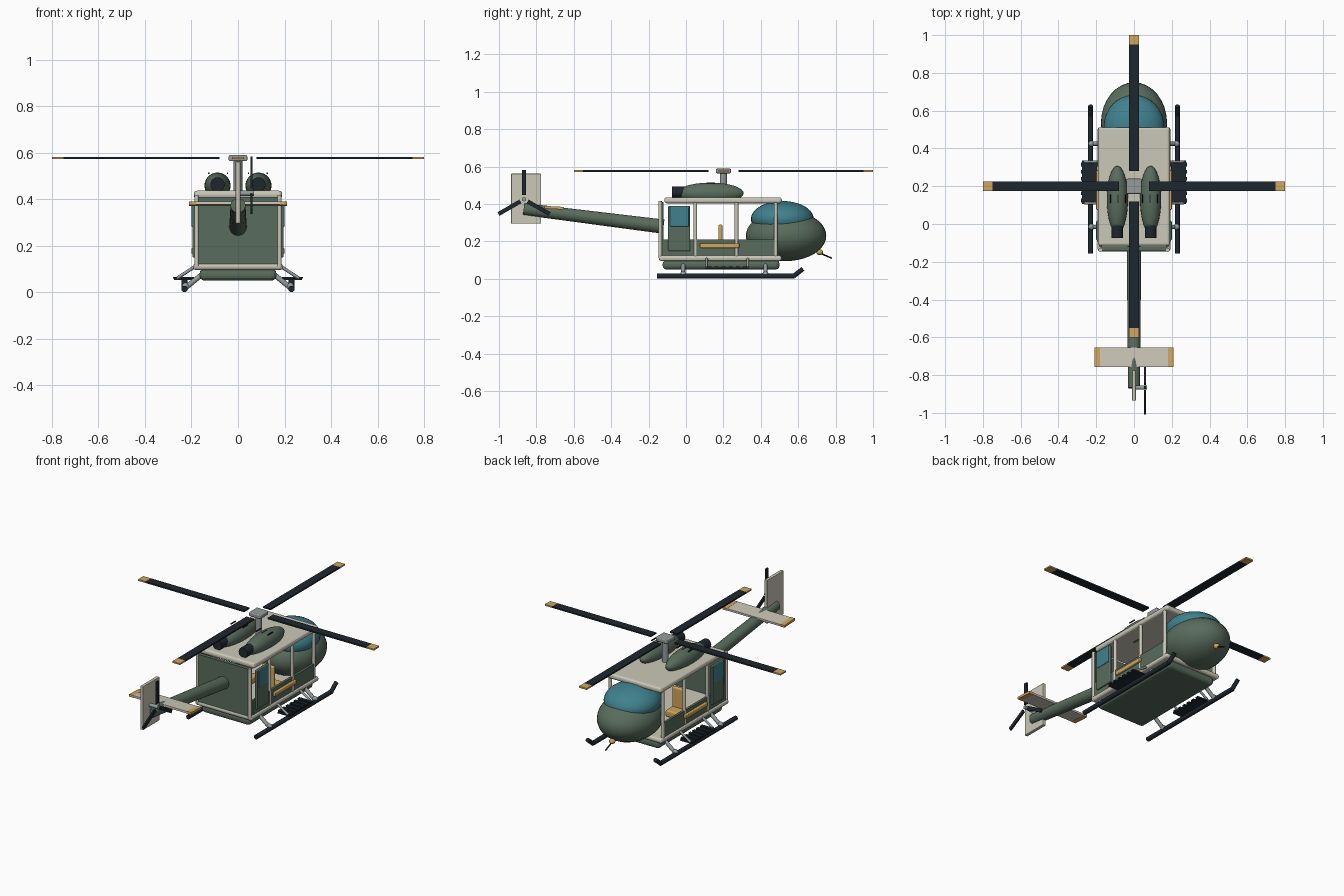
import bpy, math
from mathutils import Vector

if "Cube" in bpy.data.objects:
    bpy.data.objects.remove(bpy.data.objects["Cube"])

def mat(name, c):
    m = bpy.data.materials.new(name)
    m.diffuse_color = (*c, 1)
    m.use_nodes = True
    m.node_tree.nodes["Principled BSDF"].inputs["Base Color"].default_value = m.diffuse_color
    return m

GREEN = mat("olive", (0.10, 0.15, 0.11))
CREAM = mat("cream", (0.60, 0.58, 0.48))
DARK = mat("dark", (0.013, 0.02, 0.027))
GOLD = mat("gold", (0.64, 0.38, 0.11))
GLASS = mat("glass", (0.05, 0.22, 0.27))
STEEL = mat("steel", (0.30, 0.33, 0.33))

def finish(name, m, smooth=True):
    o = bpy.context.object
    o.name = name
    o.data.materials.append(m)
    if smooth:
        bpy.ops.object.shade_smooth_by_angle(angle=math.radians(40))
    return o

def box(name, m, x, y, z, bevel=0.0, rot=(0, 0, 0)):
    """Box from (min, max) ranges along each axis."""
    lo, hi = Vector((x[0], y[0], z[0])), Vector((x[1], y[1], z[1]))
    bpy.ops.mesh.primitive_cube_add(size=1, location=(lo + hi) / 2)
    o = bpy.context.object
    o.scale = hi - lo
    bpy.ops.object.transform_apply(location=False, rotation=False, scale=True)
    o.rotation_euler = rot
    if bevel:
        b = o.modifiers.new("bevel", 'BEVEL')
        b.width, b.segments = bevel, 3
    return finish(name, m, False)

def ball(name, m, c, r):
    bpy.ops.mesh.primitive_uv_sphere_add(segments=32, ring_count=20, radius=1, location=c)
    bpy.context.object.scale = r
    return finish(name, m)

def rod(name, m, a, b, r1, r2=None, sides=16):
    a, b = Vector(a), Vector(b)
    bpy.ops.mesh.primitive_cone_add(vertices=sides, radius1=r1, radius2=r1 if r2 is None else r2,
                                    depth=(b - a).length, location=(a + b) / 2)
    bpy.context.object.rotation_euler = (b - a).to_track_quat('Z', 'Y').to_euler()
    return finish(name, m)

def span(s, a, b):
    return tuple(sorted((s * a, s * b)))

# Fuselage: lower hull, floor, roof, rear wall
box("lower_hull", GREEN, (-.165, .165), (-.125, .50), (.05, .10), .02)
box("floor_frame", CREAM, (-.193, .193), (-.145, .512), (.095, .125), .013)
box("roof", CREAM, (-.19, .19), (-.115, .512), (.403, .436), .013)
box("rear_wall", GREEN, (-.178, .178), (-.142, -.12), (.12, .41))

# Nose and canopy
ball("nose", GREEN, (0, .535, .23), (.175, .215, .135))
ball("canopy", GLASS, (0, .515, .32), (.16, .168, .096))
ball("nose_light", GOLD, (0, .715, .142), (.018, .018, .016))
rod("nose_probe", DARK, (0, .71, .14), (0, .78, .11), .004, sides=8)

for s, side in ((1, "right"), (-1, "left")):
    # Cabin sides
    box(side + "_lower_panel", GREEN, span(s, .17, .185), (-.12, .485), (.12, .21))
    box(side + "_door", GREEN, span(s, .18, .196), (-.095, .022), (.148, .39), .006)
    box(side + "_door_window", GLASS, span(s, .19, .2), (-.085, .015), (.28, .385), .004)
    box(side + "_handrail", GOLD, span(s, .183, .2), (.075, .285), (.165, .19), .005)
    for y in (-.138, .05, .27, .48):
        rod(side + "_post", CREAM, (s * .178, y, .11), (s * .178, y, .415), .01)
    # Cabin seats
    box(side + "_seat_back", GOLD, span(s, .04, .12), (.173, .195), (.12, .29), .009)
    box(side + "_seat_base", GOLD, span(s, .04, .12), (.18, .26), (.13, .17), .009)

    # Landing skid with upturned toe and struts
    rod(side + "_skid", DARK, (s * .23, -.155, .014), (s * .23, .58, .014), .0135)
    rod(side + "_skid_toe", DARK, (s * .23, .575, .014), (s * .23, .625, .053), .0125)
    for y in (-.015, .425):
        rod(side + "_skid_strut", STEEL, (s * .15, y, .08), (s * .23, y, .015), .011)
        ball(side + "_strut_joint", STEEL, (s * .225, y, .025), (.016, .016, .016))
    # Slatted boarding step
    box(side + "_step", DARK, span(s, .195, .275), (.105, .335), (.052, .06))
    for i in range(6):
        y = .115 + i * .038
        box(side + "_step_slat", DARK, span(s, .19, .28), (y, y + .02), (.058, .066))
    for y in (.11, .33):
        rod(side + "_step_bracket", STEEL, (s * .185, y, .11), (s * .262, y, .06), .007, sides=10)

    # Engine pod, exhaust, vents
    ball(side + "_engine", GREEN, (s * .088, .13, .458), (.056, .178, .056))
    rod(side + "_exhaust", DARK, (s * .088, .02, .463), (s * .088, -.075, .463), .031)
    for dx in (-.04, 0, .04):
        x = s * .085 + dx
        box(side + "_vent", DARK, (x - .003, x + .003), (.11, .155), (.509, .515))

# Main rotor
rod("rotor_mast", STEEL, (0, .2, .42), (0, .2, .575), .019)
box("rotor_hub", STEEL, (-.04, .04), (.16, .24), (.564, .589), .006)
for i in range(4):
    ang = i * math.pi / 2
    for name, m, a, b in (("rotor_blade", DARK, .08, .75), ("rotor_blade_tip", GOLD, .75, .80)):
        o = box(name, m, (a, b), (-.026, .026), (.572, .581))
        c = (a + b) / 2
        o.location = (c * math.cos(ang), .2 + c * math.sin(ang), .5765)
        o.rotation_euler = (0, 0, ang)

# Tail boom, fin and stabiliser
rod("tail_boom", GREEN, (0, -.12, .279), (0, -.868, .373), .038, .032, 24)
box("tail_fin", CREAM, (-.01, .01), (-.935, -.775), (.295, .562), .003)
box("stabiliser", CREAM, (-.18, .18), (-.757, -.655), (.374, .386), rot=(math.radians(-3), 0, 0))
for s in (1, -1):
    box("stabiliser_tip", GOLD, span(s, .18, .21), (-.757, -.655), (.373, .387), rot=(math.radians(-3), 0, 0))

# Tail rotor
HUB = Vector((.058, -.866, .425))
rod("tail_rotor_axle", STEEL, (0, HUB.y, HUB.z), (.068, HUB.y, HUB.z), .011)
for i in range(3):
    a = math.radians(120 * i)
    o = box("tail_rotor_blade", DARK, (-.005, .005), (-.011, .011), (0, .135))
    o.location = HUB + Vector((0, -math.sin(a), math.cos(a))) * .09
    o.rotation_euler = (a, 0, 0)
